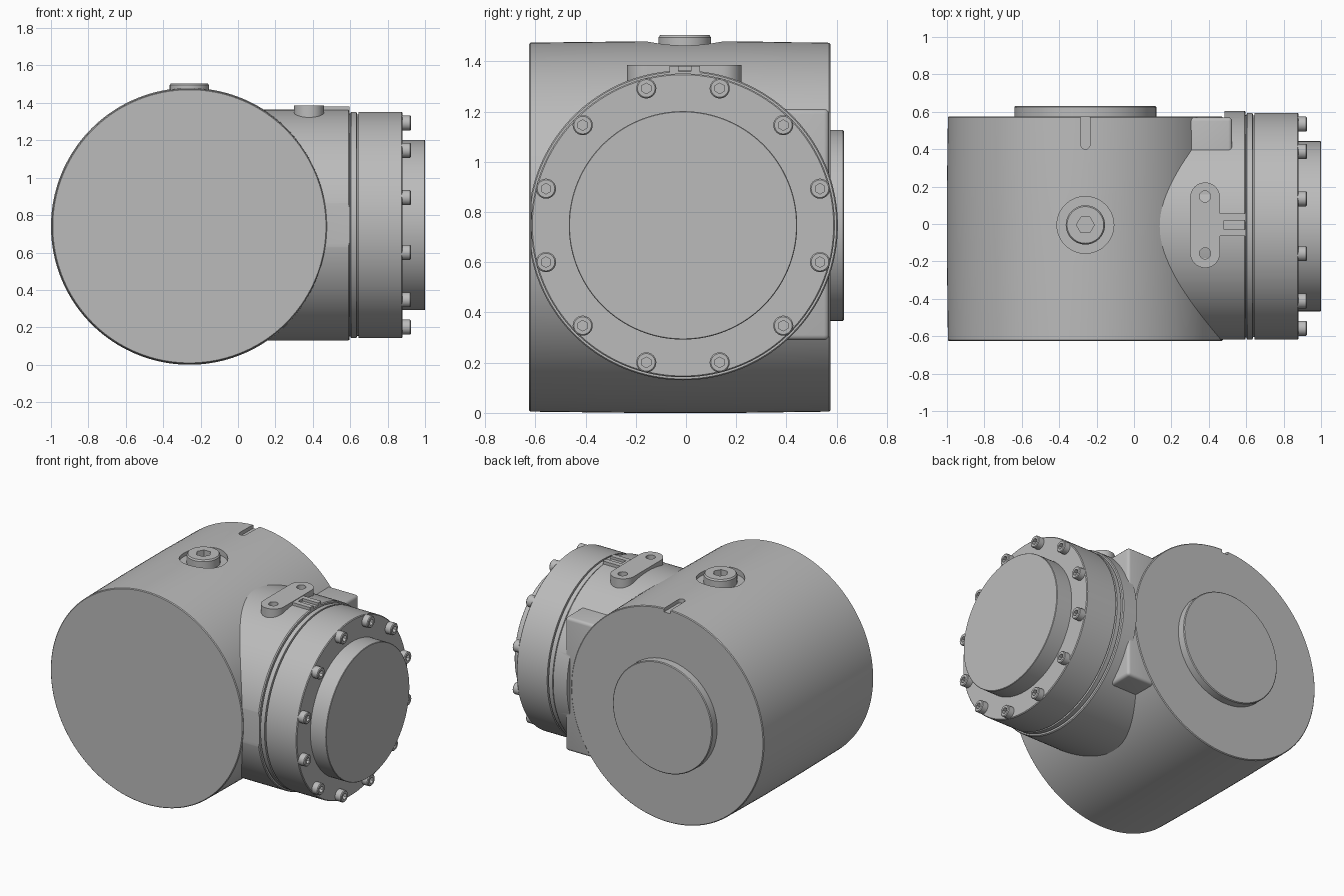
import bpy, bmesh, math
from mathutils import Matrix, Vector

if "Cube" in bpy.data.objects:
    bpy.data.objects.remove(bpy.data.objects["Cube"], do_unlink=True)

metal = bpy.data.materials.new("cast grey metal")
metal.use_nodes = True
GREY = (0.5, 0.5, 0.5, 1)
metal.diffuse_color = GREY
metal.node_tree.nodes["Principled BSDF"].inputs["Base Color"].default_value = GREY

ALONG_X = Matrix.Rotation(math.pi / 2, 4, 'Y')
ALONG_Y = Matrix.Rotation(-math.pi / 2, 4, 'X')
UP = Matrix.Identity(4)


def finish(obj):
    obj.data.shade_smooth()
    obj.data.set_sharp_from_angle(angle=math.radians(30))


def make(name, bm, matrix=UP):
    bm.transform(matrix)
    bmesh.ops.recalc_face_normals(bm, faces=bm.faces)
    mesh = bpy.data.meshes.new(name)
    bm.to_mesh(mesh)
    bm.free()
    mesh.materials.append(metal)
    obj = bpy.data.objects.new(name, mesh)
    bpy.context.collection.objects.link(obj)
    finish(obj)
    return obj


def lathe(name, profile, centre, axis=UP, sides=128):
    """Solid of revolution from (radius, height) pairs, capped at both ends."""
    bm = bmesh.new()
    rings = [[bm.verts.new((r * math.cos(a), r * math.sin(a), h))
              for a in (2 * math.pi * i / sides for i in range(sides))]
             for r, h in profile]
    for low, high in zip(rings, rings[1:]):
        for i in range(sides):
            j = (i + 1) % sides
            bm.faces.new((low[i], low[j], high[j], high[i]))
    bm.faces.new(rings[0])
    bm.faces.new(rings[-1])
    return make(name, bm, Matrix.Translation(centre) @ axis)


def box(name, low, high, bevel=0):
    low, high = Vector(low), Vector(high)
    bm = bmesh.new()
    bmesh.ops.create_cube(bm, size=1)
    bm.transform(Matrix.Translation((low + high) / 2) @ Matrix.Diagonal(high - low).to_4x4())
    if bevel:
        bmesh.ops.bevel(bm, geom=bm.edges[:], offset=bevel, segments=3,
                        profile=0.5, affect='EDGES')
    return make(name, bm)


def capsule(name, x, y0, y1, radius, z0, z1):
    """Upright plate with two round ends, running along y."""
    bm = bmesh.new()
    n = 16
    outline = []
    for y, start in ((y1 - radius, 0), (y0 + radius, math.pi)):
        for i in range(n + 1):
            a = start + math.pi * i / n
            outline.append(bm.verts.new((x + radius * math.cos(a), y + radius * math.sin(a), z0)))
    face = bm.faces.new(outline)
    side = bmesh.ops.extrude_face_region(bm, geom=[face])
    top = [v for v in side["geom"] if isinstance(v, bmesh.types.BMVert)]
    bmesh.ops.translate(bm, verts=top, vec=(0, 0, z1 - z0))
    return make(name, bm)


def combine(obj, others, operation='DIFFERENCE'):
    """Apply booleans and drop the helper solids."""
    for other in others:
        mod = obj.modifiers.new("cut", 'BOOLEAN')
        mod.operation, mod.object, mod.solver = operation, other, 'EXACT'
    graph = bpy.context.evaluated_depsgraph_get()
    mesh = bpy.data.meshes.new_from_object(obj.evaluated_get(graph))
    obj.modifiers.clear()
    obj.data = mesh
    for other in others:
        bpy.data.objects.remove(other, do_unlink=True)
    finish(obj)


BX, BZ = -0.26, 0.74      # main barrel axis
NY, NZ = -0.012, 0.747    # side branch axis

# Main barrel with a plug seat and an index slot at the back edge
body = lathe("main_barrel", [(0.73, -0.625), (0.735, -0.62), (0.74, -0.2), (0.74, 0.2),
                             (0.735, 0.57), (0.73, 0.575)], (BX, 0, BZ), ALONG_Y, 160)
combine(body, [lathe("seat_cutter", [(0.152, 1.44), (0.152, 1.6)], (BX, -0.005, 0), sides=64),
               capsule("slot_cutter", BX, 0.4, 0.7, 0.025, 1.45, 1.6)])

# Raised disc on the back
lathe("back_disc", [(0.38, 0.55), (0.38, 0.625), (0.375, 0.63)], (BX, 0, 0.747), ALONG_Y, 96)

# Side branch, flattened at the front and kept behind the barrel's back face
neck = lathe("branch_neck", [(0.617, BX), (0.617, 0.59), (0.612, 0.597)],
             (0, NY, NZ), ALONG_X, 160)
combine(neck, [box("front_cutter", (-1, -1, -1), (1, -0.618, 2)),
               box("back_cutter", (-1, 0.57, -1), (0.485, 1, 2))])

# Corner block between branch and barrel
box("corner_block", (0.2, 0.1, 0.29), (0.525, 0.57, 1.21), 0.02)

# Flange with two thin grooves, and its end cap
lathe("branch_flange", [(0.595, 0.55), (0.595, 0.601), (0.605, 0.604), (0.605, 0.634),
                        (0.592, 0.636), (0.592, 0.643), (0.605, 0.645), (0.605, 0.875),
                        (0.6, 0.88)], (0, NY, NZ), ALONG_X, 160)
lathe("end_cap", [(0.455, 0.85), (0.455, 0.997), (0.452, 1.0)], (0, NY, NZ), ALONG_X)

# Ring of socket head bolts
bolt = lathe("flange_bolt", [(0.04, -0.02), (0.04, 0.04), (0.035, 0.045)],
             (0, 0, 0), ALONG_X, 32)
combine(bolt, [lathe("hex_cutter", [(0.021, 0.02), (0.021, 0.1)], (0, 0, 0), ALONG_X, 6)])
for i in range(12):
    a = math.radians(15 + 30 * i)
    item = bolt if i == 0 else bolt.copy()
    if i:
        bpy.context.collection.objects.link(item)
    item.location = (0.88, NY + 0.565 * math.cos(a), NZ + 0.565 * math.sin(a))

# Top plug with a hex socket
plug = lathe("top_plug", [(0.105, 1.4), (0.105, 1.495), (0.098, 1.505)],
             (BX, -0.005, 0), sides=64)
combine(plug, [lathe("hex_cutter", [(0.048, 1.45), (0.048, 1.6)], (BX, -0.005, 0), sides=6)])

# Mounting pad on the branch: round-ended plate, slotted arm, two holes
pad = capsule("mounting_pad", 0.38, -0.235, 0.222, 0.08, 1.25, 1.385)
combine(pad, [box("arm", (0.4, -0.065, 1.25), (0.597, 0.055, 1.381))], 'UNION')
combine(pad, [lathe("hole_cutter", [(0.03, 1.34), (0.03, 1.5)], (0.38, y, 0), sides=32)
              for y in (-0.157, 0.147)]
        + [box("slot_cutter", (0.48, -0.03, 1.36), (0.7, 0.02, 1.5))])
